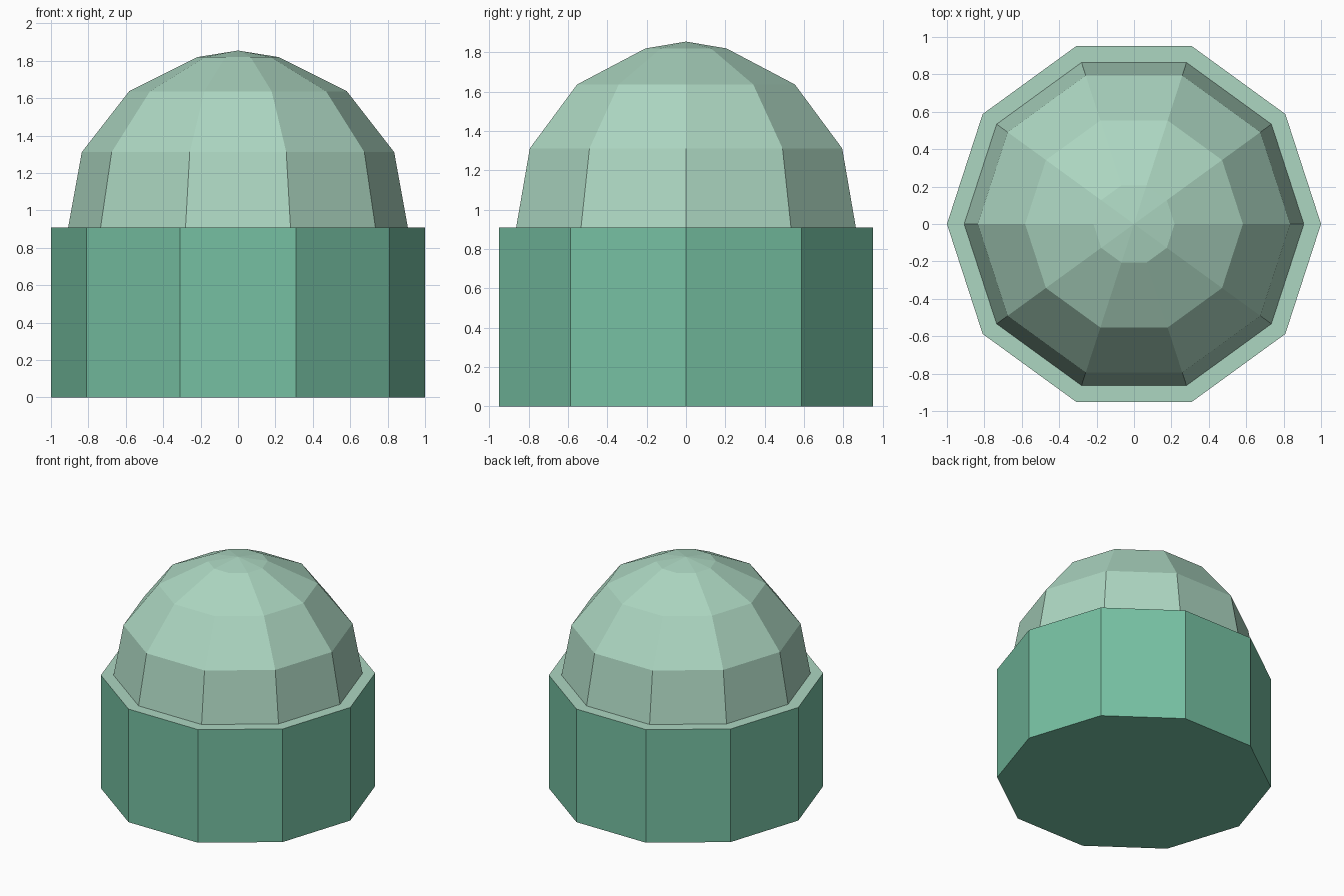
import bpy, bmesh, math

if "Cube" in bpy.data.objects:
    bpy.data.objects.remove(bpy.data.objects["Cube"])

SIDES = 10


def material(name, rgb):
    m = bpy.data.materials.new(name)
    m.diffuse_color = (*rgb, 1.0)
    m.use_nodes = True
    m.node_tree.nodes["Principled BSDF"].inputs["Base Color"].default_value = m.diffuse_color
    return m


green = material("green", (0.181, 0.527, 0.361))
pale_green = material("pale green", (0.413, 0.672, 0.533))


def lathe(name, profile, mats, apex=None):
    """Stack ten-sided rings (radius, z), closed below and by a cap or apex above."""
    bm = bmesh.new()
    rings = []
    for r, z in profile:
        angles = [2 * math.pi * i / SIDES for i in range(SIDES)]
        rings.append([bm.verts.new((r * math.cos(a), r * math.sin(a), z)) for a in angles])
    for low, high in zip(rings, rings[1:]):
        for i in range(SIDES):
            j = (i + 1) % SIDES
            bm.faces.new((low[i], low[j], high[j], high[i]))
    bm.faces.new(rings[0][::-1])
    if apex is None:
        bm.faces.new(rings[-1])
    else:
        tip = bm.verts.new((0, 0, apex))
        for i in range(SIDES):
            bm.faces.new((rings[-1][i], rings[-1][(i + 1) % SIDES], tip))
    bm.normal_update()
    # upward flat faces take the last material
    for f in bm.faces:
        f.material_index = len(mats) - 1 if f.normal.z > 0.999 else 0
    mesh = bpy.data.meshes.new(name)
    bm.to_mesh(mesh)
    bm.free()
    for m in mats:
        mesh.materials.append(m)
    obj = bpy.data.objects.new(name, mesh)
    bpy.context.collection.objects.link(obj)
    return obj


# Straight drum with a pale top ledge
lathe("base_drum", [(1.0, 0.0), (1.0, 0.91)], [green, pale_green])

# Faceted dome standing on the ledge
lathe("dome", [(0.908, 0.91), (0.835, 1.312), (0.582, 1.637), (0.217, 1.82)],
      [pale_green], apex=1.855)
